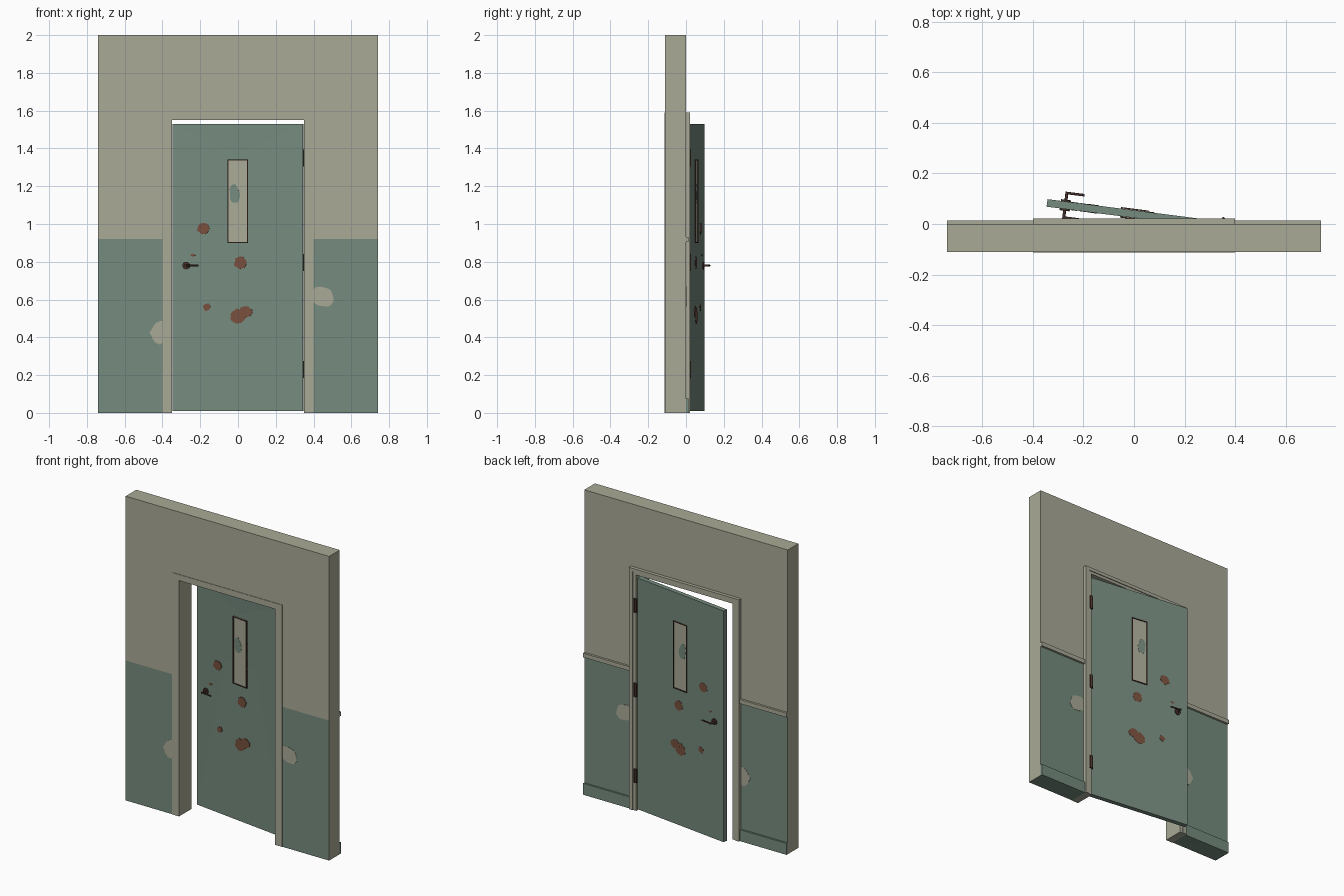
import bpy, bmesh, math, random
from mathutils import Matrix, Vector

cube = bpy.data.objects.get("Cube")
if cube:
    bpy.data.objects.remove(cube)
random.seed(4)


def material(name, rgb):
    m = bpy.data.materials.new(name)
    m.use_nodes = True
    m.diffuse_color = (*rgb, 1)
    m.node_tree.nodes["Principled BSDF"].inputs["Base Color"].default_value = (*rgb, 1)
    return m


PLASTER = material("pale_plaster", (0.40, 0.40, 0.31))
TEAL = material("faded_green_paint", (0.18, 0.26, 0.21))
RUST = material("rust", (0.19, 0.08, 0.05))
METAL = material("dark_rusty_metal", (0.06, 0.03, 0.022))

# The door swings about a vertical hinge line
HINGE = Vector((0.347, 0.01, 0))
SWING = (Matrix.Translation(HINGE) @ Matrix.Rotation(math.radians(-7.3), 4, 'Z')
         @ Matrix.Translation(-HINGE))
FRONT, BACK = -0.02, 0.01          # door faces when closed
WALL_FRONT, WALL_BACK = -0.11, 0


def finish(name, bm, mats, on_door=False):
    bmesh.ops.recalc_face_normals(bm, faces=bm.faces)
    if on_door:
        bm.transform(SWING)
    me = bpy.data.meshes.new(name)
    bm.to_mesh(me)
    bm.free()
    for m in mats:
        me.materials.append(m)
    ob = bpy.data.objects.new(name, me)
    bpy.context.collection.objects.link(ob)
    return ob


def prism_mesh(points, y0, y1):
    """Extrude an x-z outline from y0 to y1."""
    bm = bmesh.new()
    face = bm.faces.new([bm.verts.new((x, y0, z)) for x, z in points])
    new = bmesh.ops.extrude_face_region(bm, geom=[face])["geom"]
    for v in new:
        if isinstance(v, bmesh.types.BMVert):
            v.co.y = y1
    return bm


def prism(name, points, y0, y1, mat, on_door=False):
    return finish(name, prism_mesh(points, y0, y1), [mat], on_door)


def rect(x0, x1, z0, z1):
    return [(x0, z0), (x1, z0), (x1, z1), (x0, z1)]


def arch(outer, top, inner, inner_top):
    return [(-outer, 0), (-outer, top), (outer, top), (outer, 0),
            (inner, 0), (inner, inner_top), (-inner, inner_top), (-inner, 0)]


def blob(cx, cz, rx, rz, wobble=0.12, sides=18):
    pts = []
    for i in range(sides):
        a = math.tau * i / sides
        r = 1 + random.uniform(-wobble, wobble)
        pts.append((cx + rx * r * math.cos(a), cz + rz * r * math.sin(a)))
    return pts


# Wall with doorway, painted green up to the rail on its faces only
DADO = 0.92
bm = prism_mesh(arch(0.74, 2, 0.398, 1.588), WALL_FRONT, WALL_BACK)
bmesh.ops.bisect_plane(bm, geom=bm.verts[:] + bm.edges[:] + bm.faces[:],
                       plane_co=(0, 0, DADO), plane_no=(0, 0, 1))
bm.normal_update()
for f in bm.faces:
    if abs(f.normal.x) < 0.5 and f.calc_center_median().z < DADO:
        f.material_index = 1
finish("wall", bm, [PLASTER, TEAL])

# Door frame with a raised outer edge at the back
prism("door_frame", arch(0.40, 1.59, 0.35, 1.55), -0.113, 0.017, PLASTER)
prism("frame_outer_edge", arch(0.40, 1.59, 0.372, 1.568), 0.017, 0.022, PLASTER)

# Back rails and skirting on both sides of the doorway
for side, s in (("left", 1), ("right", -1)):
    prism("rail_" + side, rect(s * 0.40, s * 0.74, 0.905, 0.932), 0, 0.014, PLASTER)
    prism("skirting_" + side, rect(s * 0.40, s * 0.74, 0, 0.075), 0, 0.012, TEAL)

# Peeled paint on the lower wall, front and back, stopping at the frame
for side, s, z, rx, rz, cx in (("left", 1, 0.615, 0.06, 0.055, 0.447),
                               ("right", -1, 0.425, 0.062, 0.058, 0.402)):
    patch = [(s * max(x, 0.399), h) for x, h in blob(cx, z, rx, rz)]
    prism("peeled_front_" + side, patch, WALL_FRONT - 0.0015, WALL_FRONT + 0.002, PLASTER)
    prism("peeled_back_" + side, patch, WALL_BACK - 0.002, WALL_BACK + 0.0015, PLASTER)

# Door leaf with a shallow dent creased into its front
X0, X1, Z0, Z1 = -0.348, 0.347, 0.01, 1.53
bm = prism_mesh(rect(X0, X1, Z0, Z1), FRONT, BACK)
bm.verts.ensure_lookup_table()
old = [f for f in bm.faces if all(abs(v.co.y - FRONT) < 1e-5 for v in f.verts)]
if old:
    bmesh.ops.delete(bm, geom=old, context='FACES_ONLY')


def corner(x, z):
    return min(bm.verts, key=lambda v: (v.co - Vector((x, FRONT, z))).length)


bl, br, tr, tl = [corner(x, z) for x, z in rect(X0, X1, Z0, Z1)]
top, lft, rgt = [bm.verts.new((x, FRONT + 0.004, z))
                 for x, z in ((0, 1.37), (-0.12, 1.04), (0.12, 1.04))]
for loop in ((tl, tr, top), (tl, top, lft), (tr, rgt, top), (top, rgt, lft),
             (tl, lft, bl), (tr, br, rgt), (lft, rgt, br, bl)):
    bm.faces.new(loop)
finish("door", bm, [TEAL], True)

# Details repeated on both faces of the door: (label, surface, outward direction)
WX, WB, WT, BAR = 0.055, 0.90, 1.342, 0.005
RUST_SPOTS = [(-0.185, 0.975, 0.032, 0.03), (-0.24, 0.835, 0.012, 0.007),
              (0.015, 0.795, 0.034, 0.03), (-0.165, 0.56, 0.02, 0.02),
              (0.0, 0.51, 0.038, 0.04), (0.042, 0.537, 0.034, 0.03)]
spots = [blob(*s) for s in RUST_SPOTS]
smear = blob(-0.015, 1.16, 0.028, 0.045, 0.25, 12)


def tube(name, a, b, r, on_door=True):
    """Closed cylinder between two points."""
    a, b = Vector(a), Vector(b)
    bm = bmesh.new()
    mat = Matrix.Translation((a + b) / 2) @ (b - a).to_track_quat('Z', 'Y').to_matrix().to_4x4()
    bmesh.ops.create_cone(bm, cap_ends=True, segments=16, radius1=r, radius2=r,
                          depth=(b - a).length, matrix=mat)
    for f in bm.faces:
        f.smooth = len(f.verts) == 4
    for e in bm.edges:
        e.smooth = all(len(f.verts) == 4 for f in e.link_faces)
    return finish(name, bm, [METAL], on_door)


for label, y, d in (("front", FRONT, -1), ("back", BACK, 1)):
    # Window pane, paint smear and trim
    prism("pane_" + label, rect(-WX, WX, WB, WT), y - d * 0.005, y + d * 0.001, PLASTER, True)
    prism("pane_smear_" + label, smear, y, y + d * 0.002, TEAL, True)
    for name, box in (("left", rect(WX - BAR, WX, WB, WT)),
                      ("right", rect(-WX, BAR - WX, WB, WT)),
                      ("bottom", rect(-WX, WX, WB, WB + BAR)),
                      ("top", rect(-WX, WX, WT - BAR, WT))):
        prism(f"trim_{name}_{label}", box, y - d * 0.005, y + d * 0.006, METAL, True)
    # Rust
    for i, pts in enumerate(spots):
        prism(f"rust_{label}_{i + 1}", pts, y - d * 0.006,
              y + d * (0.0012 + 0.0002 * i), RUST, True)
    # Handle
    hx, hz, out = -0.275, 0.78, y + d * 0.034
    tube("handle_plate_" + label, (hx, y, hz), (hx, y + d * 0.007, hz), 0.02)
    tube("handle_neck_" + label, (hx, y, hz), (hx, out + d * 0.005, hz), 0.006)
    tube("handle_lever_" + label, (hx - 0.005, out, hz), (hx + 0.07, out, hz), 0.005)

# Hinges between door and frame
for i, z in enumerate((0.23, 0.795, 1.35)):
    prism(f"hinge_leaf_{i + 1}", rect(0.343, 0.368, z - 0.045, z + 0.045), 0.012, 0.02, METAL)
    tube(f"hinge_pin_{i + 1}", (0.354, 0.02, z - 0.045), (0.354, 0.02, z + 0.045), 0.007, False)
